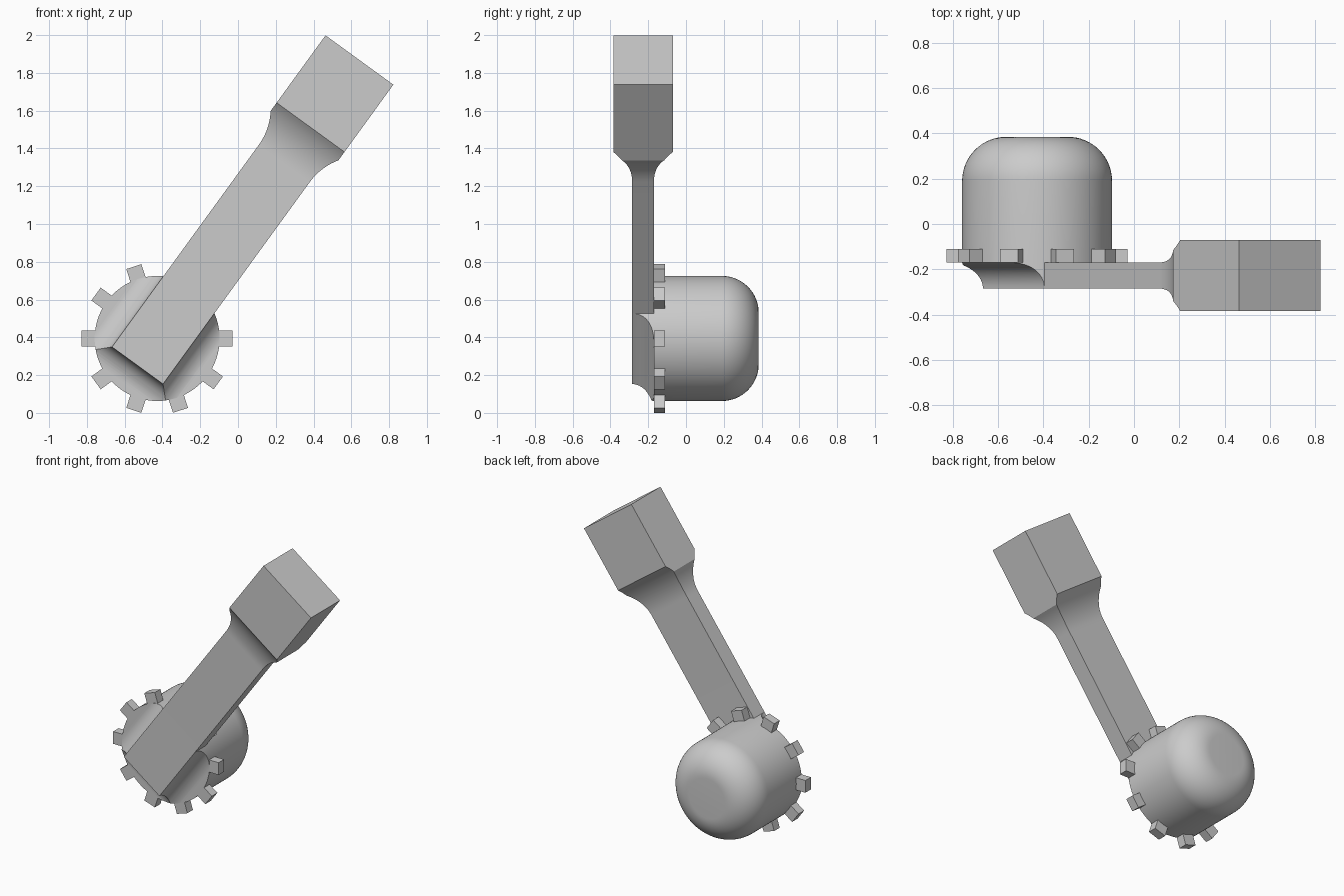
import bpy, bmesh
from math import sin, cos, pi, radians, sqrt
from mathutils import Matrix

cube = bpy.data.objects.get("Cube")
if cube:
    bpy.data.objects.remove(cube, do_unlink=True)

grey = bpy.data.materials.new("plain grey")
grey.use_nodes = True
grey.diffuse_color = (0.6, 0.6, 0.6, 1)
grey.node_tree.nodes["Principled BSDF"].inputs["Base Color"].default_value = (0.6, 0.6, 0.6, 1)

# Hub centre, and the frame of the leaning arm (local z runs along the arm)
HUB = Matrix.Translation((-0.428, 0, 0.394))
ARM = HUB @ Matrix.Rotation(radians(36), 4, 'Y')
HUB_R, FACE_Y = 0.331, -0.17
HALF_W, HALF_T, ARM_Y, ARM_START = 0.167, 0.0575, -0.2275, -0.177


def finish(mesh):
    mesh.polygons.foreach_set("use_smooth", [True] * len(mesh.polygons))
    mesh.set_sharp_from_angle(angle=radians(30))


def loft(name, rings, matrix):
    """Skin closed rings of equal length and cap both ends."""
    bm = bmesh.new()
    loops = [[bm.verts.new(matrix @ Matrix.Translation(p).translation) for p in ring]
             for ring in rings]
    n = len(rings[0])
    for a, b in zip(loops, loops[1:]):
        for i in range(n):
            j = (i + 1) % n
            bm.faces.new((a[i], a[j], b[j], b[i]))
    bm.faces.new(loops[0])
    bm.faces.new(loops[-1])
    bmesh.ops.recalc_face_normals(bm, faces=bm.faces)
    mesh = bpy.data.meshes.new(name)
    bm.to_mesh(mesh)
    bm.free()
    mesh.materials.append(grey)
    finish(mesh)
    obj = bpy.data.objects.new(name, mesh)
    bpy.context.scene.collection.objects.link(obj)
    return obj


def circle(r, y, n=96):
    return [(r * cos(2 * pi * i / n), y, r * sin(2 * pi * i / n)) for i in range(n)]


# Drum with a rounded back
ROUND = 0.195
drum = [circle(HUB_R, FACE_Y)]
for i in range(17):
    t = pi / 2 * i / 16
    drum.append(circle(HUB_R - ROUND * (1 - cos(t)), 0.385 - ROUND * (1 - sin(t))))
loft("drum", drum, HUB)

# Ten square teeth around the front rim
for k in range(10):
    rings = [[(r, FACE_Y, -0.042), (r, -0.11, -0.042), (r, -0.11, 0.042), (r, FACE_Y, 0.042)]
             for r in (0.32, 0.4)]
    loft(f"tooth_{k + 1}", rings, HUB @ Matrix.Rotation(2 * pi * k / 10, 4, 'Y'))


# Arm flaring into a block at its end
def arm_ring(z, flare):
    w, t = min(HALF_W + flare, 0.222), HALF_T + flare
    return [(-w, ARM_Y - t, z), (w, ARM_Y - t, z), (w, ARM_Y + t, z), (-w, ARM_Y + t, z)]


FLARE_R, FLARE_Z, BLOCK = 0.33, 1.145, 0.1
kink = sqrt(FLARE_R ** 2 - (FLARE_R - 0.055) ** 2)
end = sqrt(FLARE_R ** 2 - (FLARE_R - BLOCK) ** 2)
steps = [kink * i / 10 for i in range(11)] + [kink + (end - kink) * i / 4 for i in range(1, 5)]
rings = [arm_ring(ARM_START, 0)]
rings += [arm_ring(FLARE_Z + s, FLARE_R - sqrt(FLARE_R ** 2 - s ** 2)) for s in steps]
rings.append(arm_ring(1.822, BLOCK))
loft("arm", rings, ARM)

# Concave fillet where the arm meets the drum, trimmed to the drum's outline
FILLET = 2 * HALF_T
rings = []
for i in range(15):
    t = pi / 2 * i / 14
    e = FILLET * (1 - cos(t))
    y = FACE_Y - FILLET + FILLET * sin(t) + (0.001 if i == 0 else 0)
    w, low = HALF_W + e, ARM_START - e
    rings.append([(-w, y, low), (w, y, low), (w, y, 0.5), (-w, y, 0.5)])
fillet = loft("arm_fillet", rings, ARM)
cutter = loft("fillet_cutter", [circle(HUB_R, -0.4), circle(HUB_R, 0)], HUB)
cutter.hide_render = True
trim = fillet.modifiers.new("trim", 'BOOLEAN')
trim.operation, trim.solver, trim.object = 'INTERSECT', 'EXACT', cutter
bpy.context.view_layer.update()
graph = bpy.context.evaluated_depsgraph_get()
trimmed = bpy.data.meshes.new_from_object(fillet.evaluated_get(graph))
fillet.modifiers.clear()
fillet.data = trimmed
finish(trimmed)
bpy.data.objects.remove(cutter, do_unlink=True)
